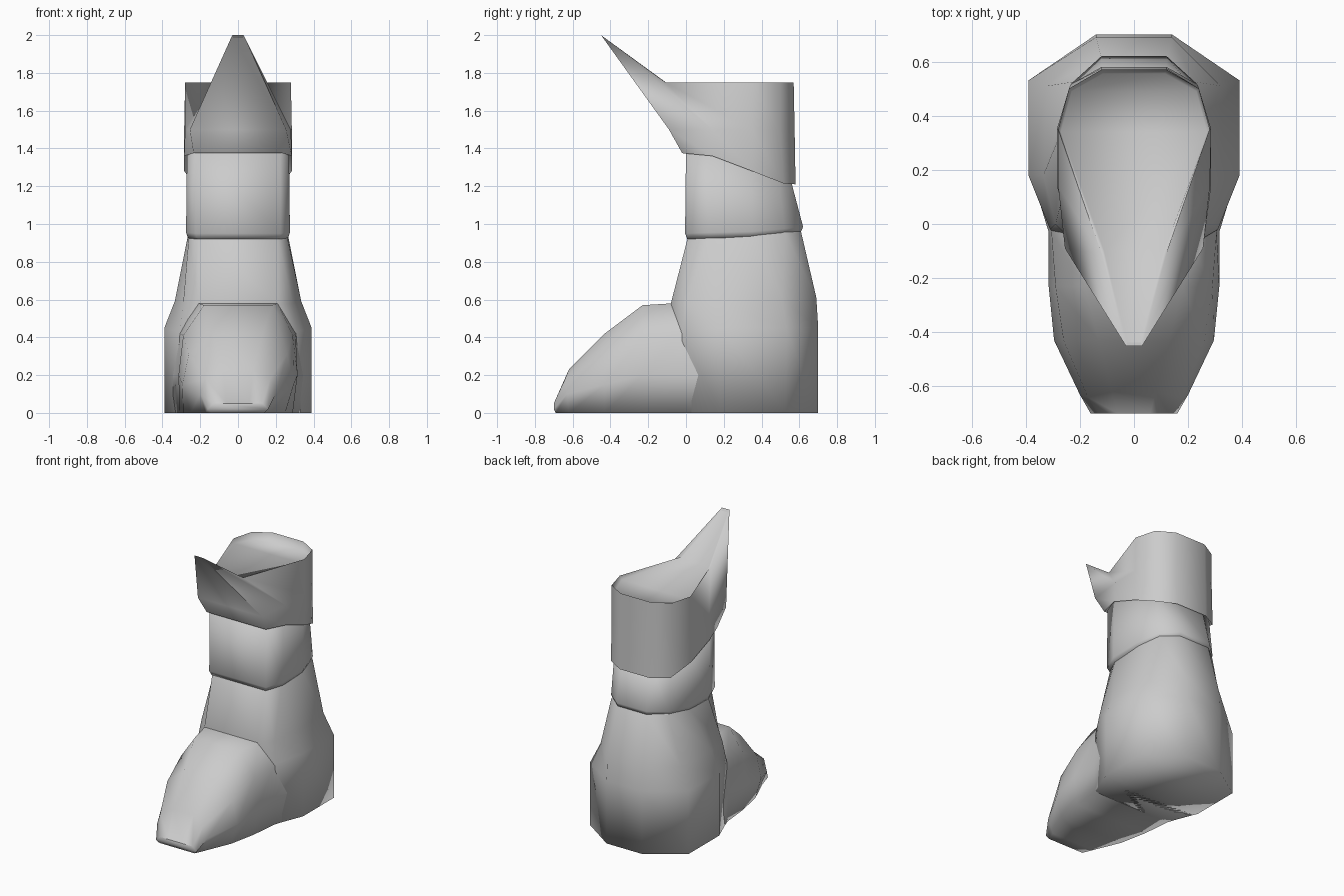
import bpy
import bmesh
import math

cube = bpy.data.objects.get("Cube")
if cube:
    bpy.data.objects.remove(cube, do_unlink=True)

grey = bpy.data.materials.new("light_grey")
grey.use_nodes = True
grey.diffuse_color = (0.6, 0.6, 0.6, 1)
grey.node_tree.nodes["Principled BSDF"].inputs["Base Color"].default_value = (0.6, 0.6, 0.6, 1)


def loft(name, rings, angle=95):
    """Skin mirrored half rings and close both ends with strips across x."""
    bm = bmesh.new()
    n = len(rings[0])
    loops = []
    for half in rings:
        left = [bm.verts.new(p) for p in half]
        right = [bm.verts.new((-x, y, z)) for x, y, z in reversed(half)]
        loops.append(left + right)
    for a, b in zip(loops, loops[1:]):
        for i in range(2 * n):
            j = (i + 1) % (2 * n)
            bm.faces.new((a[i], a[j], b[j], b[i]))
    for loop in (loops[0], loops[-1]):
        for i in range(n - 1):
            bm.faces.new((loop[i], loop[i + 1], loop[-2 - i], loop[-1 - i]))
    bmesh.ops.recalc_face_normals(bm, faces=bm.faces)
    mesh = bpy.data.meshes.new(name)
    bm.to_mesh(mesh)
    bm.free()
    mesh.materials.append(grey)
    obj = bpy.data.objects.new(name, mesh)
    bpy.context.collection.objects.link(obj)
    bpy.ops.object.select_all(action='DESELECT')
    obj.select_set(True)
    bpy.context.view_layer.objects.active = obj
    bpy.ops.object.shade_smooth_by_angle(angle=math.radians(angle))
    return obj


def inset(ring, factor, dz):
    """Shrink a half ring about the shaft axis and shift it in height."""
    return [(x * factor, 0.3 + (y - 0.3) * factor, z + dz) for x, y, z in ring]


# Heel and ankle shell: half rings run from the back to the front corner
sole = [(.14, .70, 0), (.39, .53, 0), (.39, .18, 0), (.31, -.02, 0), (.25, -.03, 0)]
heel = [(.14, .70, .45), (.39, .53, .45), (.39, .18, .45), (.31, -.02, .43), (.25, -.05, .45)]
instep = [(.14, .69, .61), (.32, .51, .6), (.335, .18, .59), (.29, 0, .58), (.21, -.08, .58)]
ankle = [(.12, .61, .955), (.225, .525, .95), (.265, .35, .94), (.26, .12, .935), (.21, .01, .93)]
loft("heel_shell", [sole, heel, instep, ankle, inset(ankle, .96, .015)])

# Toe: cross-sections from the tip back into the shell
loft("toe", [
    [(.14, -.69, 0), (.16, -.70, .02), (.13, -.70, .05), (.06, -.70, .05)],
    [(.17, -.62, 0), (.20, -.63, .10), (.17, -.64, .18), (.08, -.62, .23)],
    [(.25, -.43, 0), (.295, -.43, .15), (.26, -.43, .31), (.13, -.43, .42)],
    [(.29, -.23, 0), (.315, -.23, .20), (.29, -.23, .41), (.18, -.23, .57)],
    [(.31, -.03, 0), (.315, -.03, .20), (.305, -.03, .42), (.21, -.07, .58)],
    [(.37, .15, 0), (.37, .15, .20), (.36, .15, .42), (.23, .15, .56)],
])

# Middle band of the shaft
low = [(.12, .62, .985), (.23, .52, .975), (.275, .35, .96), (.275, .12, .955), (.225, -.005, .95)]
high = [(.12, .55, 1.25), (.225, .49, 1.26), (.27, .35, 1.34), (.27, .12, 1.38), (.225, 0, 1.38)]
loft("shaft_band", [inset(low, .96, -.03), low, high])

# Cuff with the pointed tongue rising at the front
hem = [(.12, .58, 1.21), (.235, .515, 1.215), (.285, .35, 1.28),
       (.285, .14, 1.36), (.235, -.02, 1.375)]
waist = [(.12, .575, 1.5), (.24, .50, 1.5), (.285, .35, 1.5),
         (.28, .14, 1.5), (.255, -.09, 1.5)]
rim = [(.12, .57, 1.75), (.24, .50, 1.75), (.28, .35, 1.75),
       (.12, -.11, 1.75), (.03, -.45, 2)]
floor = [(.115, .555, 1.70), (.23, .49, 1.70), (.27, .34, 1.72),
         (.11, -.10, 1.745), (.025, -.44, 1.985)]
loft("cuff", [inset(hem, .92, .08), hem, waist, rim, floor])
